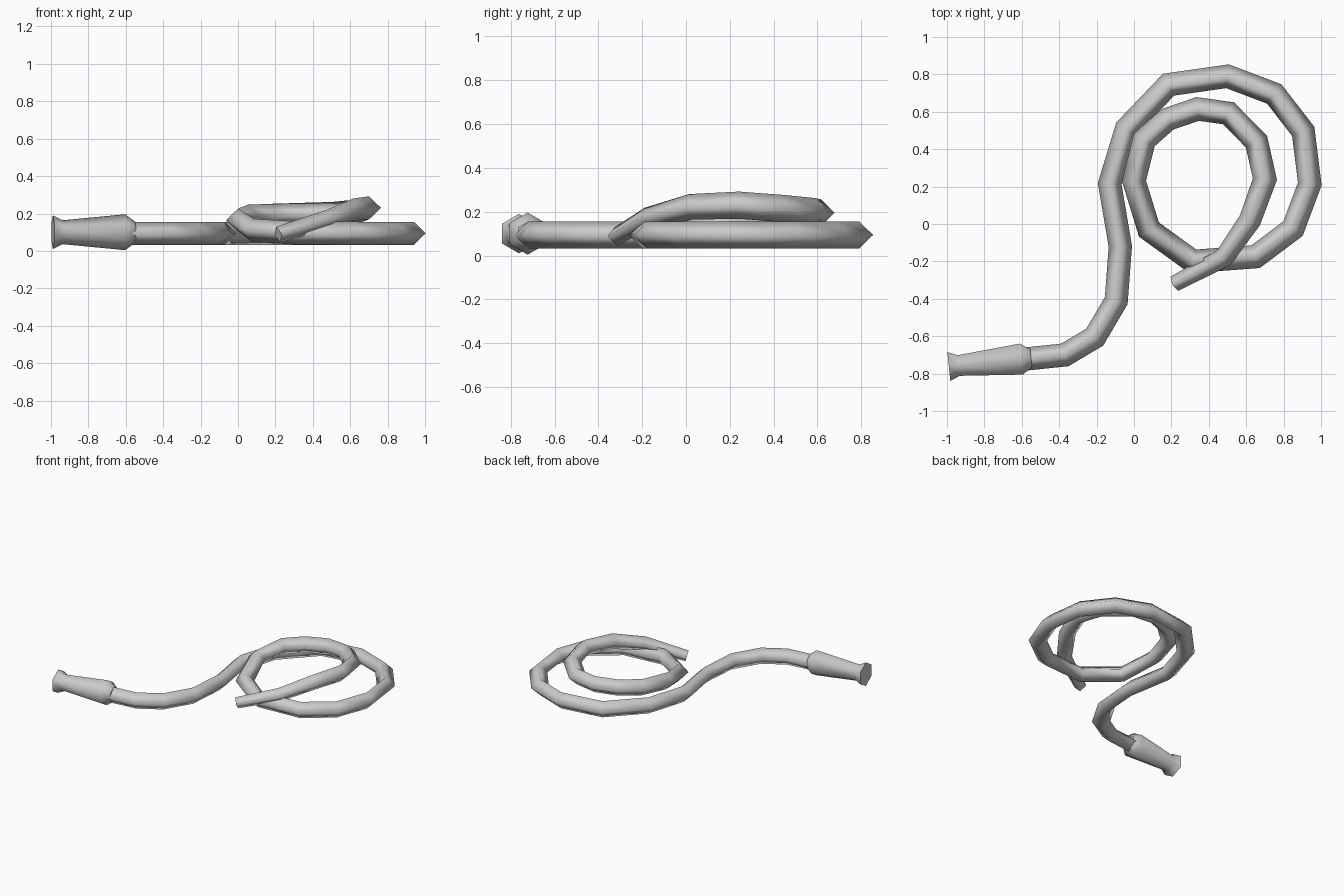
import bpy, bmesh, math
from mathutils import Vector

cube = bpy.data.objects.get("Cube")
if cube:
    bpy.data.objects.remove(cube, do_unlink=True)

grey = bpy.data.materials.new("light_grey")
grey.use_nodes = True
colour = (0.6, 0.6, 0.6, 1)
grey.diffuse_color = colour
grey.node_tree.nodes["Principled BSDF"].inputs["Base Color"].default_value = colour


def sweep(name, points, radii, sides):
    """Sweep a polygon with one corner upward along a path, with mitred bends."""
    pts = [Vector(p) for p in points]
    bm = bmesh.new()
    rings = []
    for i, p in enumerate(pts):
        before = (p - pts[max(i - 1, 0)]).normalized()
        after = (pts[min(i + 1, len(pts) - 1)] - p).normalized()
        tangent = (before + after).normalized()
        side = tangent.cross(Vector((0, 0, 1))).normalized()
        up = side.cross(tangent)
        mitre = 1 / max(tangent.dot(after), tangent.dot(before), 0.8)
        ring = []
        for k in range(sides):
            a = math.tau * k / sides
            ring.append(bm.verts.new(
                p + radii[i] * (up * math.cos(a) + side * mitre * math.sin(a))))
        rings.append(ring)
    for r0, r1 in zip(rings, rings[1:]):
        for k in range(sides):
            n = (k + 1) % sides
            bm.faces.new((r0[k], r0[n], r1[n], r1[k])).smooth = True
    # flat end caps
    for ring in (rings[0], rings[-1]):
        cap = bm.faces.new(ring)
        for e in cap.edges:
            e.smooth = False
    bmesh.ops.recalc_face_normals(bm, faces=bm.faces)
    mesh = bpy.data.meshes.new(name)
    bm.to_mesh(mesh)
    bm.free()
    mesh.materials.append(grey)
    obj = bpy.data.objects.new(name, mesh)
    bpy.context.collection.objects.link(obj)
    return obj


# hose: lead-in bend and large loop lying on the ground
low = 0.094
ground_path = [
    (-.60, -.724), (-.37, -.70), (-.21, -.605), (-.095, -.41), (-.073, -.12),
    (-.13, .215), (-.04, .51), (.185, .745), (.50, .79), (.75, .695),
    (.905, .495), (.94, .215), (.85, -.025), (.65, -.175)]
# hose: smaller loop climbing on top, then dropping to the free end
raised_path = [
    (.315, -.20, .096), (.08, -.03, .11), (.0, .23, .165), (.055, .45, .185),
    (.18, .56, .19), (.34, .615, .195), (.505, .592, .20), (.655, .44, .215),
    (.70, .24, .23), (.62, .02, .222), (.48, -.18, .168), (.215, -.32, .088)]
path = [(x, y, low) for x, y in ground_path] + raised_path
radii = [0.062] * (len(path) - 3) + [0.059, 0.052, 0.043]
sweep("hose", path, radii, 4)

# nozzle: flared tip, slim neck, body widening toward the hose collar
tip, collar = Vector((-.99, -.762, .1)), Vector((-.55, -.717, .1))
profile = [(0, .09), (.12, .064), (.88, .096), (1, .056)]
sweep("nozzle", [tip.lerp(collar, t) for t, r in profile], [r for t, r in profile], 6)
